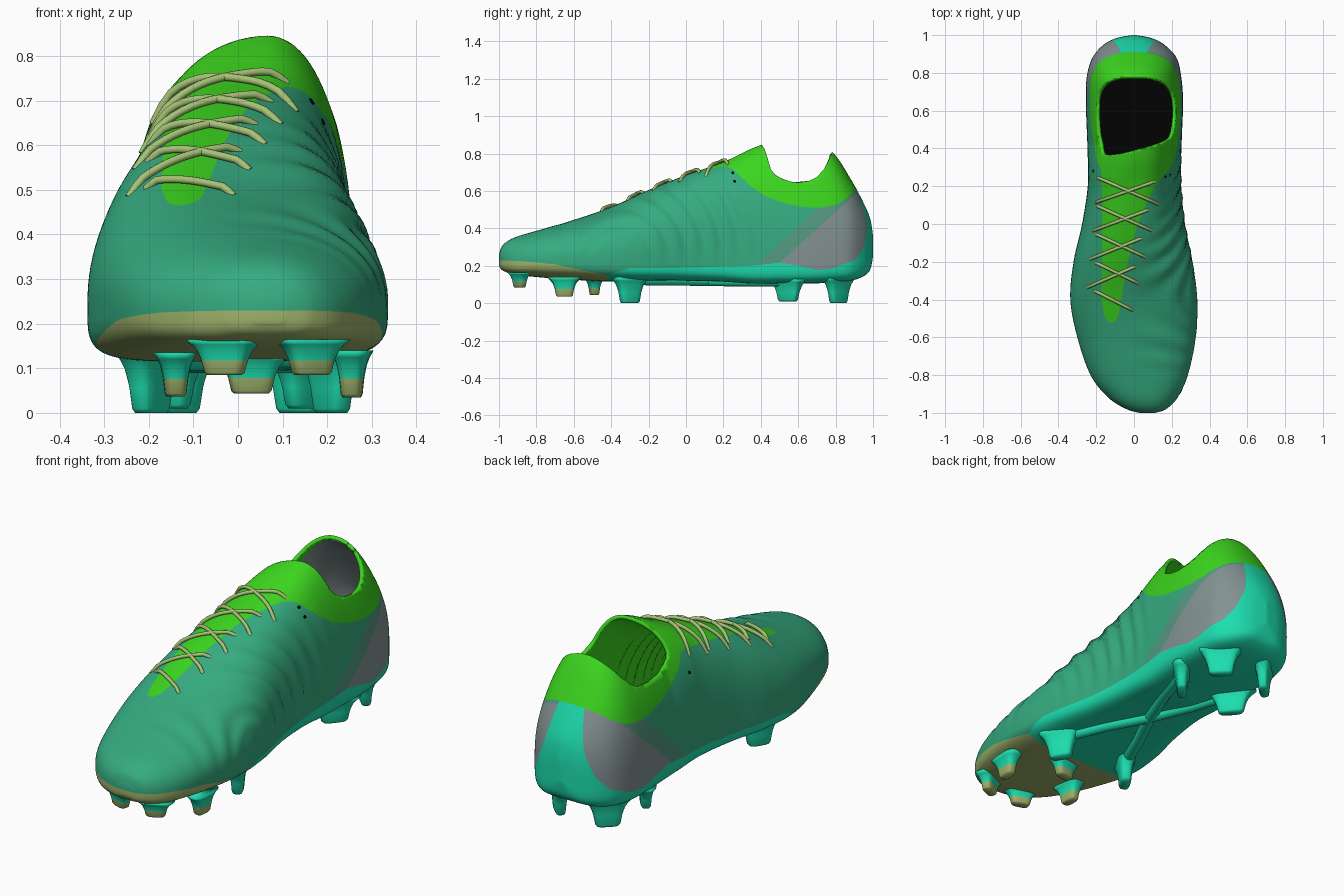
import bpy, bmesh, math
from mathutils import Vector
from mathutils.bvhtree import BVHTree

if "Cube" in bpy.data.objects:
    bpy.data.objects.remove(bpy.data.objects["Cube"])

def material(name, r, g, b):
    m = bpy.data.materials.new(name)
    m.diffuse_color = (r, g, b, 1)
    m.use_nodes = True
    m.node_tree.nodes["Principled BSDF"].inputs["Base Color"].default_value = m.diffuse_color
    return m

TEAL = material("teal_green_knit", .036, .41, .22)
GREEN = material("bright_green", .045, .67, .013)
LIME = material("olive_lime", .35, .46, .15)
LACE = material("lime_lace", .38, .54, .18)
CYAN = material("aqua_plate", .012, .73, .43)
GREY = material("grey_heel", .23, .29, .29)
BAND = material("grey_green_band", .09, .32, .22)
BLACK = material("black_insole", .0005, .0005, .0005)

def new_object(name, bm, mats):
    for f in bm.faces:
        f.smooth = True
    me = bpy.data.meshes.new(name)
    bm.to_mesh(me)
    ob = bpy.data.objects.new(name, me)
    bpy.context.collection.objects.link(ob)
    for m in mats:
        me.materials.append(m)
    return ob

def lin(t, pts):
    """Piecewise linear table lookup."""
    if t <= pts[0][0]:
        return pts[0][1]
    for (a, va), (b, vb) in zip(pts, pts[1:]):
        if t <= b:
            return va + (vb - va) * (t - a) / (b - a)
    return pts[-1][1]

# Stations along the boot: y, left x, right x, crest x, bottom z, widest z, top z
ROWS = [(-1, .03, .11, .07, .2, .23, .26), (-.98, -.04, .17, .07, .175, .23, .31),
        (-.92, -.135, .23, .06, .155, .22, .35), (-.8, -.23, .285, .03, .14, .23, .387),
        (-.6, -.3, .327, -.03, .125, .24, .445), (-.4, -.337, .335, -.07, .115, .24, .515),
        (-.2, -.32, .31, -.05, .12, .25, .605), (0, -.275, .27, -.01, .12, .26, .685),
        (.2, -.245, .25, .03, .115, .27, .755), (.36, -.245, .25, .05, .105, .28, .83),
        (.5, -.25, .255, .04, .105, .28, .875), (.65, -.255, .26, .02, .105, .28, .87),
        (.78, -.25, .25, 0, .11, .28, .81), (.88, -.22, .225, 0, .12, .29, .665),
        (.95, -.16, .16, 0, .145, .29, .535), (.985, -.09, .09, 0, .18, .29, .45),
        (1, -.01, .01, 0, .25, .3, .36)]

def station(u):
    i = min(int(u), len(ROWS) - 2)
    t = u - i
    p = [ROWS[max(0, min(len(ROWS) - 1, i + k))] for k in (-1, 0, 1, 2)]
    return [.5 * (2*b + (c - a)*t + (2*a - 5*b + 4*c - d)*t*t + (3*b - a - 3*c + d)*t**3)
            for a, b, c, d in zip(*p)]

def loft(bm, rings):
    vs = [[bm.verts.new(p) for p in r] for r in rings]
    n = len(vs[0])
    for a, b in zip(vs, vs[1:]):
        for j in range(n):
            bm.faces.new((a[j], a[(j+1) % n], b[(j+1) % n], b[j]))
    bm.faces.new(vs[0])
    bm.faces.new(vs[-1])
    bmesh.ops.recalc_face_normals(bm, faces=bm.faces[:])

def section(u, n=104):
    y, xl, xr, xc, zb, zw, zt = station(u)
    left = lin(y, [(-.4, 2.3), (-.1, 2.6), (.1, 2.8), (.25, 2.9), (.42, 2.1), (.6, 2.05), (.8, 2.05), (.95, 2.3)])
    low = lin(y, [(-.8, 3.4), (-.4, 4.2), (-.2, 5.5)])
    out = []
    for j in range(n):
        c, s = math.cos(2*math.pi*j/n), math.sin(2*math.pi*j/n)
        e = (2/2.25 if c > 0 else 2/left) if s > 0 else 2/low
        x = xc + abs(c)**e * ((xr - xc) if c > 0 else (xl - xc))
        out.append((x, y, zw + abs(s)**e * ((zt - zw) if s > 0 else (zb - zw))))
    return out

# Boundary rules on the body surface (sign changes at the border)
RIM = [(.4, 1), (.425, .83), (.432, .77), (.44, .72), (.46, .69), (.5, .667), (.55, .65), (.6, .645),
       (.66, .655), (.7, .675), (.74, .72), (.77, .775), (.785, .81), (.8, 1)]
COLLAR = [(.2, .8), (.25, .74), (.29, .69), (.34, .63), (.42, .575), (.52, .535), (.62, .515),
          (.72, .51), (.8, .525), (.86, .56), (.92, .62), (1, .75)]
SOLE = [(-1, .23), (-.88, .225), (-.7, .208), (-.55, .175), (-.42, .15), (-.36, .17), (-.3, .187),
        (0, .19), (.35, .2), (.5, .217), (.6, .2), (.7, .177), (.78, .185), (.86, .215), (1, .27)]
def rim(p):
    shift = .25 * (p.x - .15) * max(0, min(1, (.65 - p.y) / .2))
    return p.z - lin(p.y - shift, RIM)
def seam(p): return rim(p) + .07
def collar(p): return p.z - lin(p.y, COLLAR)
def sole(p): return p.z - lin(p.y, SOLE)
def tongue(p):
    c = lin(p.y, [(-.4, -.12), (-.2, -.1), (0, -.075), (.2, -.03), (.3, .01)])
    h = lin(p.y, [(-.535, -.02), (-.52, .015), (-.49, .037), (-.4, .052), (-.2, .068),
                  (0, .095), (.2, .14), (.3, .185)])
    return max(abs(p.x - c) - h, .4 - p.z, p.y - .4)
def heel(p):
    return max(abs(p.x) - lin(p.z, [(.2, .23), (.3, .16), (.42, .11), (.6, .07)]), .6 - p.y)
def stripe(p): return p.y - .39 - (p.z - .22) * 1.1 + (.03 if p.x < 0 else 0)
def stripe2(p): return stripe(p) - .115
def toe(p): return max(p.y + .42, p.z - .3)

def cut(bm, f):
    """Insert clean edges where f crosses zero."""
    val = {v: f(v.co) for v in bm.verts}
    new = []
    for e in bm.edges[:]:
        a, b = val[e.verts[0]], val[e.verts[1]]
        if a * b < 0:
            new.append(bmesh.utils.edge_split(e, e.verts[0], a / (a - b))[1])
    if new:
        bmesh.ops.connect_verts(bm, verts=new)

# Body: lofted shell with ridged side, open collar and painted zones
bm = bmesh.new()
N = 12 * (len(ROWS) - 1)
loft(bm, [section(i / 12) for i in range(N + 1)])
bm.normal_update()
for v in bm.verts:
    x, y, z = v.co
    r = math.hypot(y + .35, z - .25)
    env = lin(x, [(-.05, 0), (.15, 1)]) * lin(z, [(.22, 0), (.36, 1), (.55, 1), (.68, 0)])
    env *= lin(y, [(-.85, 0), (-.6, .5), (-.3, .7), (-.1, 1), (.2, 1), (.42, 0)])
    env *= lin(r, [(.06, 0), (.15, 1)])
    v.co += v.normal * .008 * env * math.sin(r * 2 * math.pi / .095)
cut(bm, rim)
bmesh.ops.delete(bm, geom=[f for f in bm.faces if rim(f.calc_center_median()) > 0], context='FACES')
for f in (seam, collar, sole, tongue, heel, stripe, stripe2, toe):
    cut(bm, f)

def zone(p):
    if sole(p) < 0:
        return 6 if p.y < -.42 else 5
    if tongue(p) < 0:
        return 1
    if collar(p) > 0:
        return 1 if p.y < .62 or seam(p) > 0 else 2
    if heel(p) < 0:
        return 5
    return 3 if stripe2(p) > 0 else 4 if stripe(p) > 0 else 0
for f in bm.faces:
    f.material_index = zone(f.calc_center_median())
bvh = BVHTree.FromBMesh(bm)
outer = [TEAL, GREEN, GREEN, GREY, BAND, CYAN, LIME]
lining = [GREEN, GREEN] + [GREY] * 5
body = new_object("boot_body", bm, outer + lining)
sol = body.modifiers.new("thickness", 'SOLIDIFY')
sol.thickness, sol.offset, sol.material_offset = .018, -1, 7

# Insole
bm = bmesh.new()
st = [station(9 + k * .25) for k in range(25)]
edge = [(s[2] * .9, s[0] * .97, .2) for s in st] + [(s[1] * .9, s[0] * .97, .2) for s in reversed(st)]
bm.faces.new([bm.verts.new(p) for p in edge])
new_object("insole", bm, [BLACK])

def tube(name, pts, radius, mat):
    cu = bpy.data.curves.new(name, 'CURVE')
    cu.dimensions, cu.bevel_depth, cu.bevel_resolution = '3D', radius, 3
    cu.use_fill_caps = True
    sp = cu.splines.new('POLY')
    sp.points.add(len(pts) - 1)
    for q, p in zip(sp.points, pts):
        q.co = (*p, 1)
    sp.use_smooth = True
    cu.materials.append(mat)
    bpy.context.collection.objects.link(bpy.data.objects.new(name, cu))

# Laces: crossing pairs laid on the surface
def lace(name, a, b):
    pts = []
    for k in range(17):
        t = k / 16
        x, y = a[0] + (b[0] - a[0]) * t, a[1] + (b[1] - a[1]) * t
        hit = bvh.ray_cast(Vector((x, y, 2)), Vector((0, 0, -1)))[0]
        if hit:
            pts.append((x, y, hit.z - .006 + .016 * min(1, 3 * math.sin(math.pi * t))))
    tube(name, pts, .009, LACE)
for i in range(5):
    y, xr = .245 - .15 * i, .13 - .035 * i
    lace(f"lace_{i}_a", (-.19 - .004 * i, y), (xr, y - .14 + .01 * i))
    if i < 4:
        lace(f"lace_{i}_b", (xr - .02, y - .02), (-.2 - .015 * i, y - .13))

# Top eyelets
for s, x, y in (("left", -.215, .28), ("right", .165, .25), ("right_back", .19, .26)):
    hit, nor, _, _ = bvh.ray_cast(Vector((x, y, 2)), Vector((0, 0, -1)))
    tube("eyelet_" + s, [hit - nor * .004, hit + nor * .002], .008, BLACK)

# Crossed ridges under the arch
for s, n in ((1, "a"), (-1, "b")):
    tube("sole_ridge_" + n, [(-.2 * s, -.32, .125), (-.1 * s, -.08, .124), (0, .12, .12),
                             (.09 * s, .34, .118), (.16 * s, .56, .118)], .03, CYAN)

# Studs: tapered blades turned around a cluster centre
def stud(name, x, y, tip, base, a, b, centre, olive):
    ang = math.atan2(y - centre[1], x - centre[0]) + math.pi / 2
    ca, sa = math.cos(ang), math.sin(ang)
    rings = []
    for t, k in ((0, 2.0), (.15, 1.65), (.3, 1.4), (.5, 1.22), (.6, 1.15), (.93, 1), (1, .85)):
        ring = []
        for j in range(24):
            c, s = math.cos(j * math.pi / 12), math.sin(j * math.pi / 12)
            px = a * k * math.copysign(abs(c)**.6, c)
            py = b * k * math.copysign(abs(s)**.6, s)
            ring.append((x + px*ca - py*sa, y + px*sa + py*ca, base + (tip - base) * t))
        rings.append(ring)
    bm = bmesh.new()
    loft(bm, rings)
    for f in bm.faces:
        z = f.calc_center_median().z
        f.material_index = int(olive and z > base + (tip - base) * .58)
    new_object(name, bm, [LIME, CYAN] if olive else [CYAN])

FORE, MID, HEEL = (.05, -.64), (0, -.42), (0, .675)
for i, (x, y, tip, base) in enumerate([(-.03, -.89, .085, .165), (.165, -.89, .085, .165),
                                       (-.14, -.65, .037, .135), (.255, -.65, .035, .14), (.03, -.49, .043, .13)]):
    stud(f"toe_stud_{i}", x, y, tip, base, .045, .024, FORE, True)
stud("mid_stud_left", -.195, -.3, 0, .14, .055, .027, MID, False)
stud("mid_stud_right", .21, -.3, 0, .14, .055, .027, MID, False)
for s, n in ((-1, "left"), (1, "right")):
    stud("heel_front_stud_" + n, .155 * s, .545, .01, .13, .062, .024, HEEL, False)
    stud("heel_back_stud_" + n, .135 * s, .815, 0, .14, .058, .024, HEEL, False)
